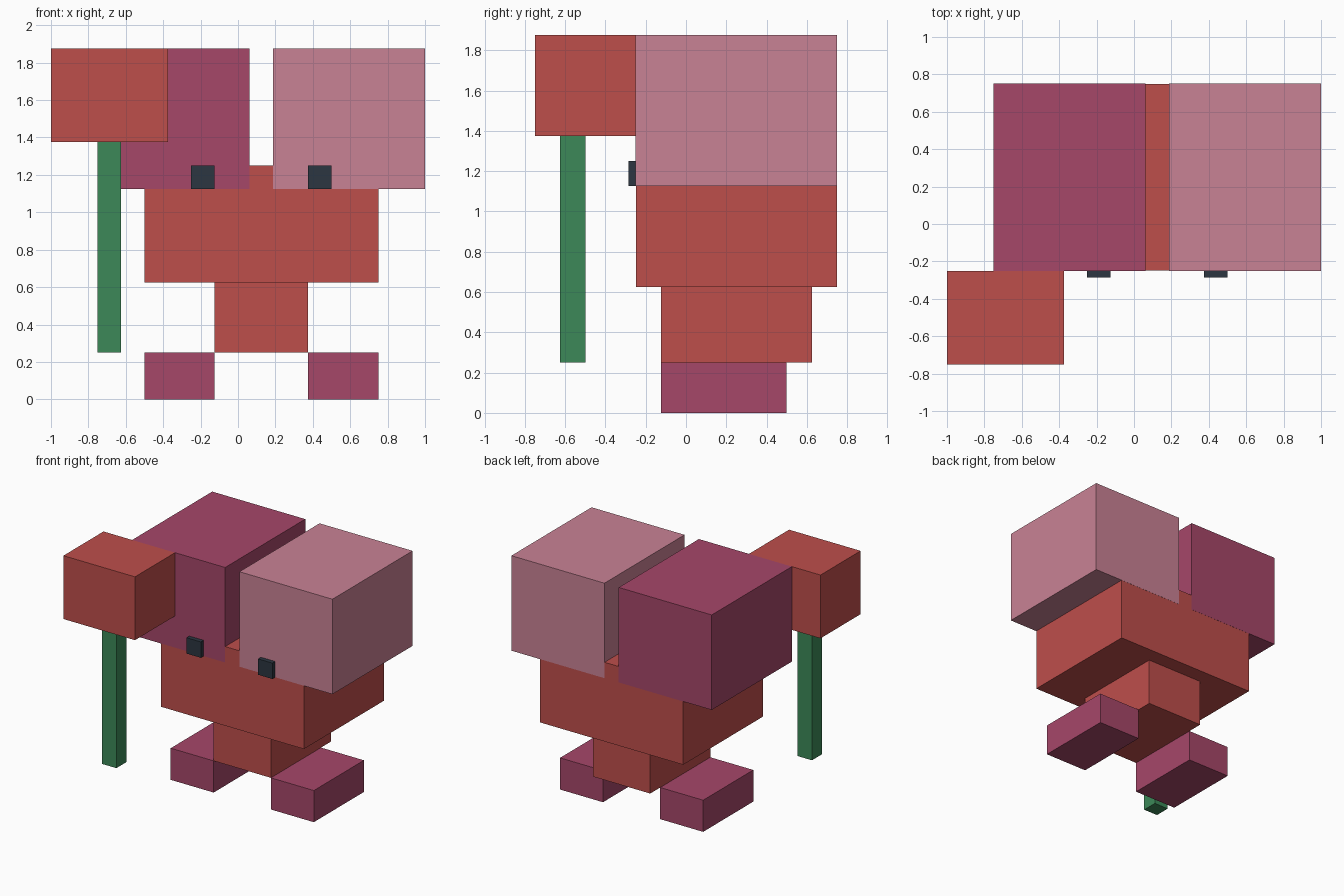
import bpy
import bmesh

if "Cube" in bpy.data.objects:
    bpy.data.objects.remove(bpy.data.objects["Cube"])


def srgb(r, g, b):
    """Convert 0-255 display values to linear."""
    def lin(c):
        c /= 255
        return c / 12.92 if c <= 0.04045 else ((c + 0.055) / 1.055) ** 2.4
    return (lin(r), lin(g), lin(b), 1.0)


def material(name, rgb):
    mat = bpy.data.materials.new(name)
    mat.diffuse_color = srgb(*rgb)
    mat.use_nodes = True
    mat.node_tree.nodes["Principled BSDF"].inputs["Base Color"].default_value = mat.diffuse_color
    return mat


RED = material("brick red", (190, 78, 75))
PLUM = material("plum", (166, 71, 105))
PINK = material("dusty pink", (201, 130, 149))
GREEN = material("stem green", (60, 137, 88))
DARK = material("dark slate", (44, 54, 65))


def box(name, mat, x, y, z):
    """Flat-shaded box from its (min, max) extents along each axis."""
    mesh = bpy.data.meshes.new(name)
    bm = bmesh.new()
    bmesh.ops.create_cube(bm, size=1)
    for v in bm.verts:
        v.co = [lo + (c + 0.5) * (hi - lo) for c, (lo, hi) in zip(v.co, (x, y, z))]
    bm.to_mesh(mesh)
    bm.free()
    mesh.materials.append(mat)
    obj = bpy.data.objects.new(name, mesh)
    bpy.context.collection.objects.link(obj)
    return obj


CENTRE = 0.125  # the figure stands off-centre to balance the held flower
GAP = 0.001     # keeps overlapping flush faces apart


def mirrored(side, inner, outer):
    """Extents of a paired part on one side of the figure's centre line."""
    return tuple(sorted((CENTRE + side * inner, CENTRE + side * outer)))


# Head and body
box("head", RED, (-0.5, 0.75), (-0.25 + GAP, 0.75 - GAP), (0.625, 1.25))
box("body", RED, (-0.125, 0.375), (-0.125, 0.625), (0.25, 0.625))

# Paired hair blocks, eyes and feet
for side, label, hair in ((-1, "left", PLUM), (1, "right", PINK)):
    box("hair_" + label, hair, mirrored(side, 0.0625, 0.875), (-0.25, 0.75), (1.125, 1.875))
    box("eye_" + label, DARK, mirrored(side, 0.25, 0.375), (-0.285, -0.25), (1.125, 1.25))
    box("foot_" + label, PLUM, mirrored(side, 0.25, 0.625), (-0.125, 0.5), (0, 0.25))

# Held flower
box("flower_stem", GREEN, (-0.75, -0.625), (-0.625, -0.5), (0.25, 1.375))
box("flower_head", RED, (-1, -0.375), (-0.75, -0.25), (1.375, 1.875))
